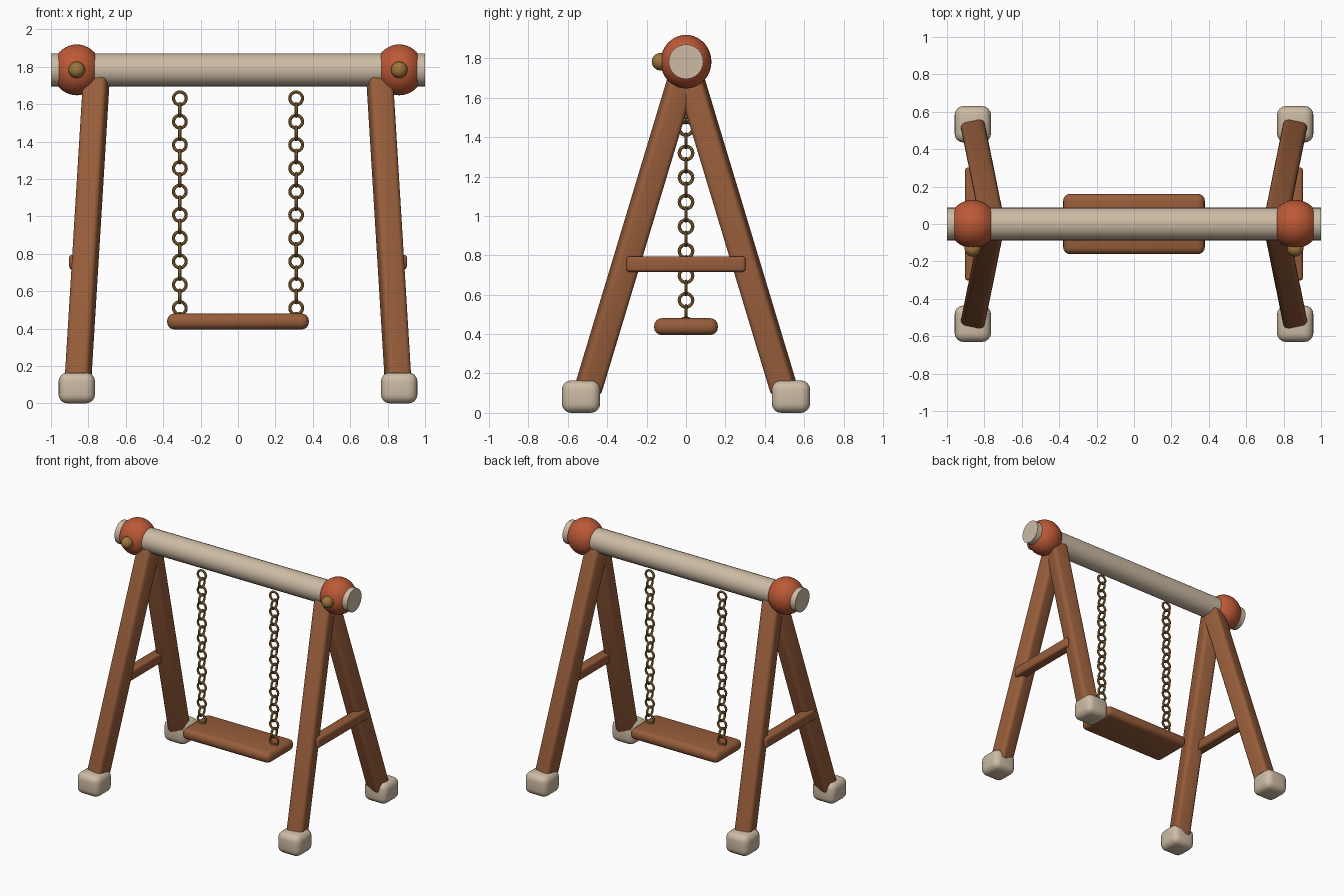
import bpy, bmesh, math
from mathutils import Vector, Matrix

default = bpy.data.objects.get("Cube")
if default:
    bpy.data.objects.remove(default, do_unlink=True)


def material(name, rgb):
    m = bpy.data.materials.new(name)
    m.use_nodes = True
    m.diffuse_color = (*rgb, 1)
    m.node_tree.nodes["Principled BSDF"].inputs["Base Color"].default_value = (*rgb, 1)
    return m


WOOD = material("brown wood", (0.31, 0.11, 0.043))
CREAM = material("cream", (0.61, 0.50, 0.375))
RED = material("terracotta red", (0.51, 0.10, 0.038))
BRASS = material("brass", (0.34, 0.18, 0.045))


def finish(name, bm, mat, place=Matrix()):
    bmesh.ops.recalc_face_normals(bm, faces=bm.faces)
    mesh = bpy.data.meshes.new(name)
    bm.to_mesh(mesh)
    bm.free()
    mesh.materials.append(mat)
    obj = bpy.data.objects.new(name, mesh)
    bpy.context.collection.objects.link(obj)
    obj.matrix_world = place
    bpy.ops.object.select_all(action='DESELECT')
    obj.select_set(True)
    bpy.context.view_layer.objects.active = obj
    bpy.ops.object.shade_smooth_by_angle(angle=math.radians(40))
    return obj


def rounded_box(name, size, bevel, mat, place):
    bm = bmesh.new()
    bmesh.ops.create_cube(bm, size=1)
    bmesh.ops.scale(bm, vec=size, verts=bm.verts)
    bmesh.ops.bevel(bm, geom=bm.edges[:], offset=bevel, segments=4,
                    profile=0.5, affect='EDGES')
    return finish(name, bm, mat, place)


def ball(name, centre, radii, mat):
    bm = bmesh.new()
    bmesh.ops.create_uvsphere(bm, u_segments=32, v_segments=20, radius=1)
    bmesh.ops.scale(bm, vec=radii, verts=bm.verts)
    return finish(name, bm, mat, Matrix.Translation(centre))


def add_ring(bm, place, major=0.034, minor=0.0085, sides=20, tube=8):
    """Add one chain link, a torus around local z."""
    loops = []
    for i in range(sides):
        a = math.tau * i / sides
        loop = []
        for j in range(tube):
            b = math.tau * j / tube
            r = major + minor * math.cos(b)
            loop.append(bm.verts.new(
                place @ Vector((r * math.cos(a), r * math.sin(a), minor * math.sin(b)))))
        loops.append(loop)
    for i in range(sides):
        p, q = loops[i], loops[(i + 1) % sides]
        for j in range(tube):
            k = (j + 1) % tube
            bm.faces.new((p[j], q[j], q[k], p[k]))


# Top beam
BEAM_Z = 1.783
bm = bmesh.new()
bmesh.ops.create_cone(bm, cap_ends=True, segments=24, radius1=0.088, radius2=0.088, depth=2)
finish("top_beam", bm, CREAM,
       Matrix.Translation((0, 0, BEAM_Z)) @ Matrix.Rotation(math.pi / 2, 4, 'Y'))

for side, sx in (("left", 1), ("right", -1)):
    # Joint ball and its front knob
    ball(f"{side}_joint", (0.862 * sx, 0, BEAM_Z), (0.13, 0.129, 0.136), RED)
    ball(f"{side}_knob", (0.862 * sx, -0.13, BEAM_Z), (0.044, 0.044, 0.044), BRASS)

    # Splayed legs with feet
    for end, sy in (("front", -1), ("back", 1)):
        foot = Vector((0.857 * sx, 0.503 * sy, 0.1))
        top = Vector((0.757 * sx, 0.009 * sy, 1.738))
        axis = top - foot
        turn = axis.to_track_quat('Z', 'Y').to_matrix().to_4x4()
        rounded_box(f"{end}_{side}_leg", (0.13, 0.13, axis.length), 0.028, WOOD,
                    Matrix.Translation((foot + top) / 2) @ turn)
        rounded_box(f"{end}_{side}_foot", (0.195, 0.195, 0.165), 0.048, CREAM,
                    Matrix.Translation((0.862 * sx, 0.533 * sy, 0.0825)))

    # Brace between the legs
    rounded_box(f"{side}_brace", (0.08, 0.605, 0.078), 0.016, WOOD,
                Matrix.Translation((0.863 * sx, 0, 0.755)))

    # Chain of alternating links
    bm = bmesh.new()
    for i in range(20):
        spin = Matrix.Rotation(math.pi / 2, 4, 'Y' if i % 2 else 'X')
        add_ring(bm, Matrix.Translation((0.311 * sx, 0, 1.631 - 0.0623 * i)) @ spin)
    finish(f"{side}_chain", bm, BRASS)

# Seat
rounded_box("seat", (0.757, 0.323, 0.085), 0.038, WOOD, Matrix.Translation((0, 0, 0.438)))
